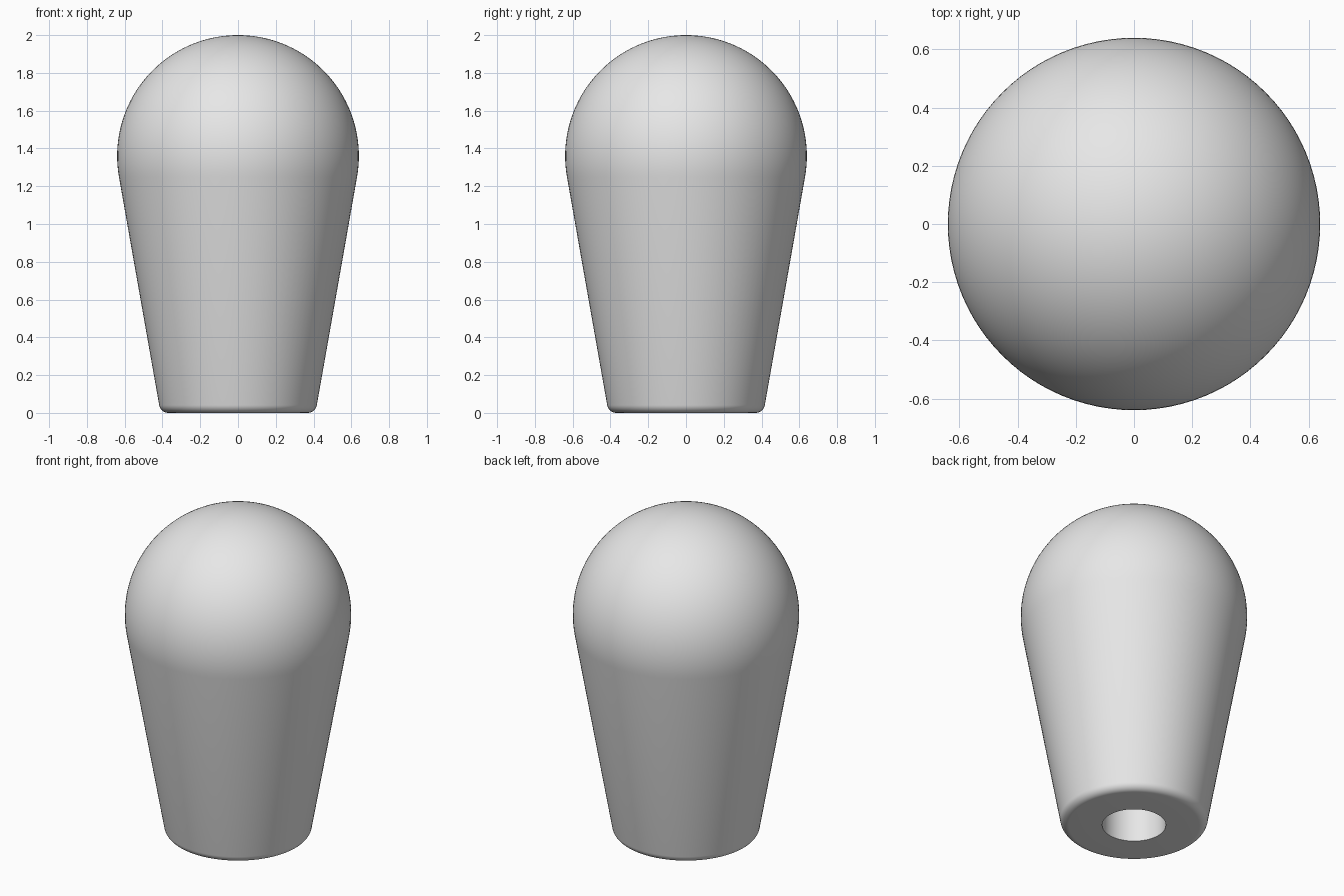
import bpy
import bmesh
import math
from mathutils import Matrix, Vector

cube = bpy.data.objects.get("Cube")
if cube:
    bpy.data.objects.remove(cube, do_unlink=True)

SEGMENTS = 96
BALL_R = 0.64
BALL_Z = 2 - BALL_R
TAPER = math.radians(10)
FILLET = 0.05
HOLE_R = 0.18
HOLE_DEPTH = 0.8


def arc(cx, cz, radius, start, end, steps):
    """Points (radius, height) along an arc, angles in radians."""
    angles = [start + (end - start) * i / steps for i in range(steps + 1)]
    return [(cx + radius * math.cos(a), cz + radius * math.sin(a)) for a in angles]


# Base fillet centre: tangent to the floor and to the tapered side
fillet_x = (BALL_R - FILLET - (BALL_Z - FILLET) * math.sin(TAPER)) / math.cos(TAPER)

# Half profile: blind bore, flat base, rounded rim, tapered side, round top
profile = [(0, HOLE_DEPTH), (HOLE_R, HOLE_DEPTH), (HOLE_R, 0)]
profile += arc(fillet_x, FILLET, FILLET, -math.pi / 2, -TAPER, 8)
profile += arc(0, BALL_Z, BALL_R, -TAPER, math.pi / 2, 40)

# Revolve the profile around the vertical axis
bm = bmesh.new()
verts = [bm.verts.new((r, 0, z)) for r, z in profile]
edges = [bm.edges.new(pair) for pair in zip(verts, verts[1:])]
bmesh.ops.spin(bm, geom=verts + edges, cent=(0, 0, 0), axis=(0, 0, 1),
               angle=math.tau, steps=SEGMENTS, use_merge=False)
bmesh.ops.remove_doubles(bm, verts=bm.verts, dist=0.0005)
bmesh.ops.dissolve_degenerate(bm, edges=bm.edges, dist=0.0001)
bmesh.ops.recalc_face_normals(bm, faces=bm.faces)

mesh = bpy.data.meshes.new("knob")
bm.to_mesh(mesh)
bm.free()
knob = bpy.data.objects.new("knob", mesh)
bpy.context.collection.objects.link(knob)

# Plain grey material
grey = bpy.data.materials.new("light_grey")
grey.use_nodes = True
colour = (0.8, 0.8, 0.8, 1)
grey.diffuse_color = colour
grey.node_tree.nodes["Principled BSDF"].inputs["Base Color"].default_value = colour
mesh.materials.append(grey)

# Smooth surfaces with crisp bore edges
bpy.ops.object.select_all(action="DESELECT")
knob.select_set(True)
bpy.context.view_layer.objects.active = knob
bpy.ops.object.shade_smooth_by_angle(angle=math.radians(30))
